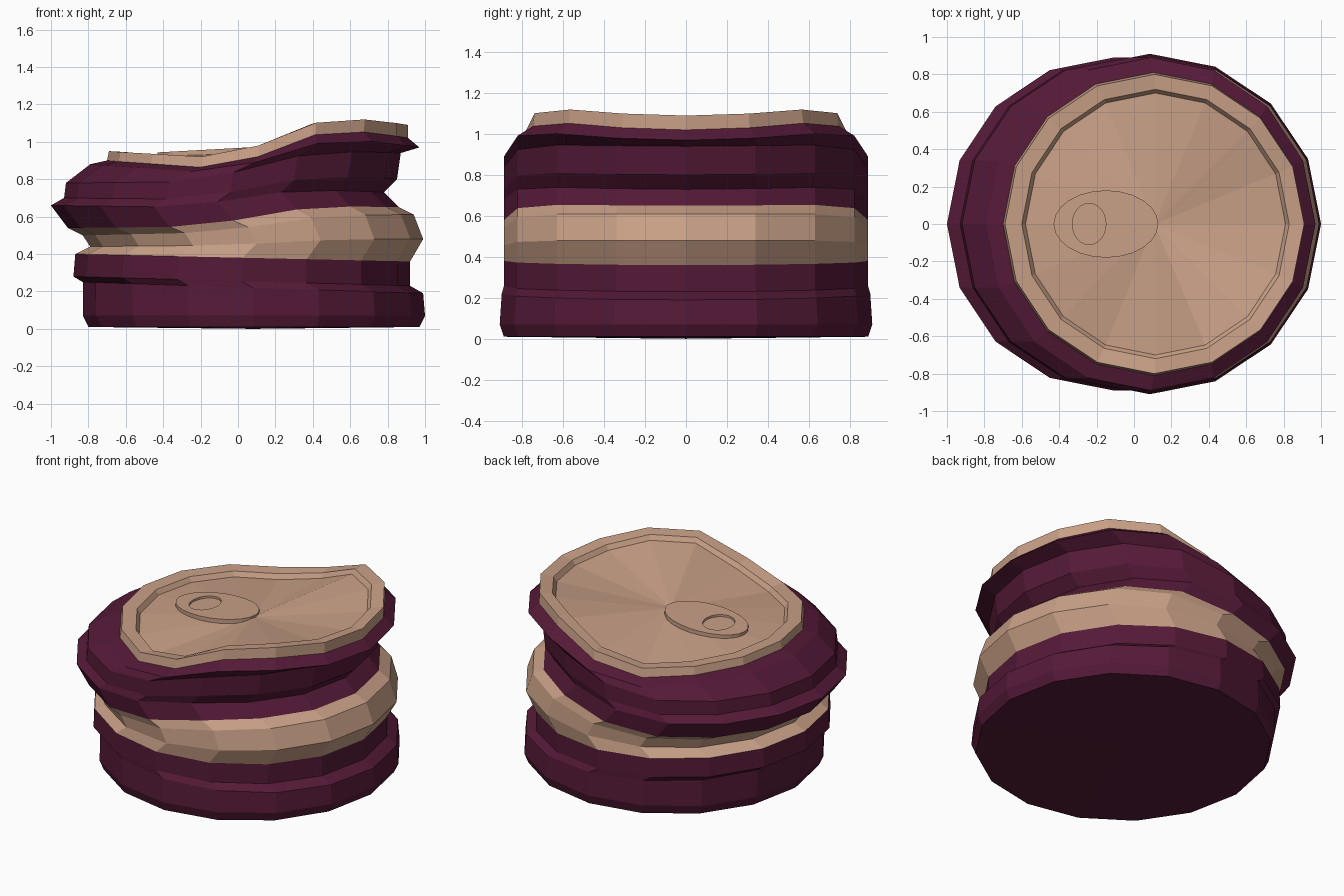
import bpy, bmesh
from math import cos, sin, pi

if "Cube" in bpy.data.objects:
    bpy.data.objects.remove(bpy.data.objects["Cube"])

SIDES = 16
# How far the crush lifts or drops the rim, from right (angle 0) to left (angle 180)
WAVE = [0, .015, .05, .055, -.04, -.073, -.035, -.01, 0]


def material(name, rgb):
    m = bpy.data.materials.new(name)
    m.diffuse_color = (*rgb, 1)
    m.use_nodes = True
    m.node_tree.nodes["Principled BSDF"].inputs["Base Color"].default_value = m.diffuse_color
    return m


def add_object(name, bm, mat):
    mesh = bpy.data.meshes.new(name)
    bm.to_mesh(mesh)
    bm.free()
    mesh.materials.append(mat)
    ob = bpy.data.objects.new(name, mesh)
    bpy.context.collection.objects.link(ob)
    return ob


def tilted_ring(xl, zl, xr, zr, hy, k):
    pts = []
    for i in range(SIDES):
        a = 2 * pi * i / SIDES
        u = (cos(a) + 1) / 2
        z = zl + (zr - zl) * u + k * WAVE[min(i, SIDES - i)]
        pts.append((xl + (xr - xl) * u, hy * sin(a), z))
    return pts


def loft(name, rings, mat, start=None, end=None):
    """Skin a stack of rings, optionally closing with fans to a centre point."""
    bm = bmesh.new()
    rows = [[bm.verts.new(p) for p in r] for r in rings]
    n = len(rows[0])
    for a, b in zip(rows, rows[1:]):
        for i in range(n):
            j = (i + 1) % n
            bm.faces.new((a[i], a[j], b[j], b[i]))
    if start:
        c = bm.verts.new(start)
        for i in range(n):
            bm.faces.new((c, rows[0][(i + 1) % n], rows[0][i]))
    if end:
        c = bm.verts.new(end)
        for i in range(n):
            bm.faces.new((c, rows[-1][i], rows[-1][(i + 1) % n]))
    return add_object(name, bm, mat)


wine = material("wine", (.09, .010, .038))
tan = material("tan", (.58, .35, .24))

# Crushed wall, bottom to top: left x, left z, right x, right z, half depth, wave
wall = [tilted_ring(*r) for r in (
    (-.80, .01, .97, .01, .89, 0),
    (-.83, .07, 1.0, .07, .91, 0),
    (-.83, .25, .99, .19, .90, 0),
    (-.88, .28, .92, .23, .89, 0),
    (-.87, .40, .92, .36, .89, 0),
    (-.79, .44, .99, .48, .89, .1),
    (-.83, .50, .94, .61, .89, .3),
    (-.91, .54, .86, .65, .89, .4),
    (-1.0, .66, .78, .73, .89, .4),
    (-.93, .70, .85, .80, .89, .5),
    (-.92, .78, .87, .94, .89, .6),
    (-.79, .88, .97, .97, .89, .9),
)]
# Rim outside, rim top, groove and lid edge
rim = [tilted_ring(*r) for r in (
    (-.70, .90, .91, 1.02, .81, 1),
    (-.69, .95, .91, 1.09, .80, 1),
    (-.60, .945, .83, 1.08, .72, 1),
    (-.58, .915, .81, 1.05, .70, 1),
)]

loft("lower_body", wall[:5], wine, start=(.08, 0, 0))
loft("middle_band", wall[4:8], tan)
loft("upper_body", wall[7:] + rim[:1], wine)
loft("lid", rim, tan, end=(.11, 0, .955))


# Pull tab lying on the lid, with a finger recess
def tab_ring(cx, rx, ry, lift):
    pts = []
    for i in range(24):
        a = 2 * pi * i / 24
        x = cx + rx * cos(a)
        pts.append((x, ry * sin(a), .955 + .055 * (x - .11) + lift))
    return pts


loft("pull_tab", [
    tab_ring(-.15, .28, .18, -.03),
    tab_ring(-.15, .28, .18, .018),
    tab_ring(-.24, .09, .11, .018),
    tab_ring(-.24, .09, .11, .004),
], tan, end=(-.24, 0, .955 - .055 * .35 + .004))
